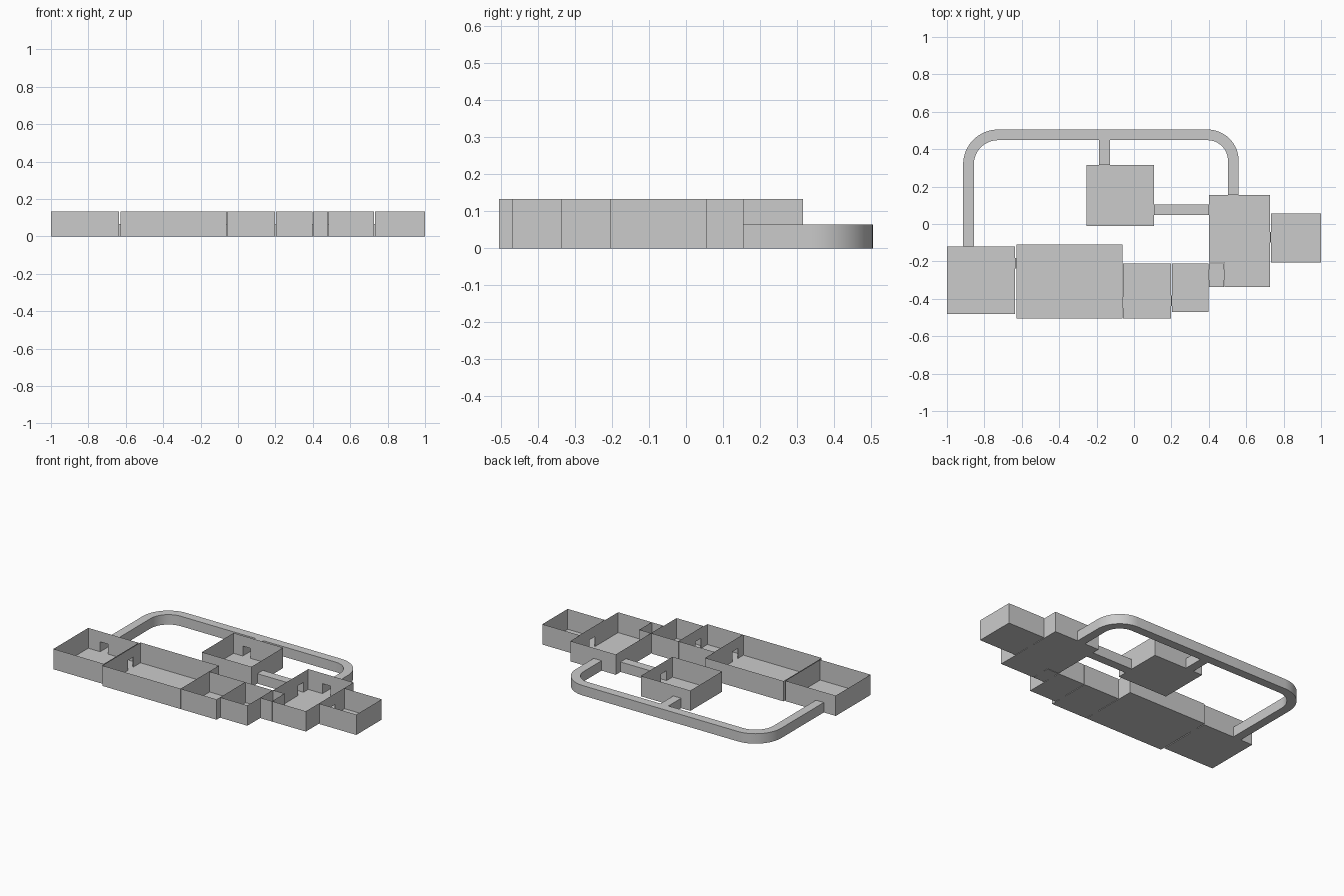
import bpy, math
from mathutils import Vector

if "Cube" in bpy.data.objects:
    bpy.data.objects.remove(bpy.data.objects["Cube"])

WALL_H, DOOR_H, DOOR_W = 0.133, 0.065, 0.057


def make(name, verts, faces, smooth=False):
    me = bpy.data.meshes.new(name)
    me.from_pydata([tuple(v) for v in verts], [], faces)
    me.update()
    ob = bpy.data.objects.new(name, me)
    bpy.context.collection.objects.link(ob)
    if smooth:
        bpy.ops.object.select_all(action='DESELECT')
        ob.select_set(True)
        bpy.context.view_layer.objects.active = ob
        bpy.ops.object.shade_smooth_by_angle(angle=math.radians(30))
    return ob


def room(name, outline, doors):
    """Open-topped room; doors lists the centre points of wall openings."""
    verts = [(x, y, 0) for x, y in outline]
    faces = [list(range(len(outline)))]

    def panel(a, b, z0, z1):
        n = len(verts)
        verts.extend([(*a, z0), (*b, z0), (*b, z1), (*a, z1)])
        faces.append([n, n + 1, n + 2, n + 3])

    for i, p in enumerate(outline):
        a, b = Vector(p), Vector(outline[(i + 1) % len(outline)])
        d = (b - a).normalized()
        length, pos = (b - a).length, 0.0
        hits = []
        for c in doors:
            r = Vector(c) - a
            t = r.dot(d)
            if 0 < t < length and (r - d * t).length < 0.004:
                hits.append(t)
        for t in sorted(hits):
            s, e = t - DOOR_W / 2, t + DOOR_W / 2
            panel(a + d * pos, a + d * s, 0, WALL_H)
            panel(a + d * s, a + d * e, DOOR_H, WALL_H)
            pos = e
        panel(a + d * pos, b, 0, WALL_H)
    make(name, verts, faces)


def rect(x0, x1, y0, y1):
    return [(x0, y0), (x1, y0), (x1, y1), (x0, y1)]


def corridor(name, path, open_right=False, smooth=False):
    """Low covered passage, a rectangle swept along a flat path, ends open."""
    pts = [Vector(p) for p in path]
    verts, faces = [], []
    for i, p in enumerate(pts):
        t1 = (p - pts[i - 1]).normalized() if i else None
        t2 = (pts[i + 1] - p).normalized() if i < len(pts) - 1 else None
        t = (t1 + t2).normalized() if t1 and t2 else (t1 or t2)
        n = Vector((-t.y, t.x)) * DOOR_W / 2
        l, r = p + n, p - n
        verts += [(*l, 0), (*r, 0), (*r, DOOR_H), (*l, DOOR_H)]
    for i in range(len(pts) - 1):
        for k in range(4):
            if open_right and k == 1:
                continue
            a, b = i * 4 + k, i * 4 + (k + 1) % 4
            faces.append([a, a + 4, b + 4, b])
    make(name, verts, faces, smooth)


def arc(cx, cy, r, a0, a1, n=16):
    return [(cx + r * math.cos(math.radians(a0 + (a1 - a0) * i / n)),
             cy + r * math.sin(math.radians(a0 + (a1 - a0) * i / n))) for i in range(n + 1)]


# Rooms
room("west_room", rect(-1, -0.635, -0.48, -0.12), [(-0.635, -0.21), (-0.885, -0.12)])
room("long_hall", rect(-0.629, -0.062, -0.505, -0.11), [(-0.629, -0.21), (-0.062, -0.42)])
room("middle_room", rect(-0.058, 0.199, -0.505, -0.21), [(-0.058, -0.42), (0.199, -0.41)])
room("small_room", rect(0.203, 0.397, -0.47, -0.21), [(0.203, -0.41), (0.397, -0.272)])
room("entry_nook", rect(0.401, 0.482, -0.338, -0.21), [(0.401, -0.272), (0.482, -0.272)])
room("east_hall", [(0.485, -0.338), (0.728, -0.338), (0.728, 0.155), (0.4, 0.155),
                   (0.4, -0.207), (0.485, -0.207)],
     [(0.485, -0.272), (0.728, -0.07), (0.531, 0.155), (0.4, 0.077)])
room("east_room", rect(0.732, 1, -0.205, 0.057), [(0.732, -0.07)])
room("centre_room", rect(-0.253, 0.106, -0.012, 0.316), [(-0.158, 0.316), (0.106, 0.077)])

# Door thresholds bridging the small gaps
for i, (x0, x1, y) in enumerate([(-0.635, -0.629, -0.21), (-0.062, -0.058, -0.42),
                                 (0.199, 0.203, -0.41), (0.397, 0.401, -0.272),
                                 (0.482, 0.485, -0.272), (0.728, 0.732, -0.07)]):
    corridor(f"threshold_{i + 1}", [(x0, y), (x1, y)])

# Rounded outer corridor with a T junction to the centre room
top, r, jx, w = 0.4765, 0.158, -0.158, DOOR_W / 2
corridor("outer_corridor_west",
         [(-0.885, -0.12)] + arc(-0.885 + r, top - r, r, 180, 90) + [(jx - w, top)], smooth=True)
corridor("outer_corridor_junction", [(jx - w, top), (jx + w, top)], open_right=True)
corridor("outer_corridor_east",
         [(jx + w, top)] + arc(0.531 - r + 0.02, top - r + 0.02, r - 0.02, 90, 0) + [(0.531, 0.155)],
         smooth=True)
corridor("centre_link_north", [(jx, 0.316), (jx, top - w)])
corridor("centre_link_east", [(0.106, 0.077), (0.4, 0.077)])
